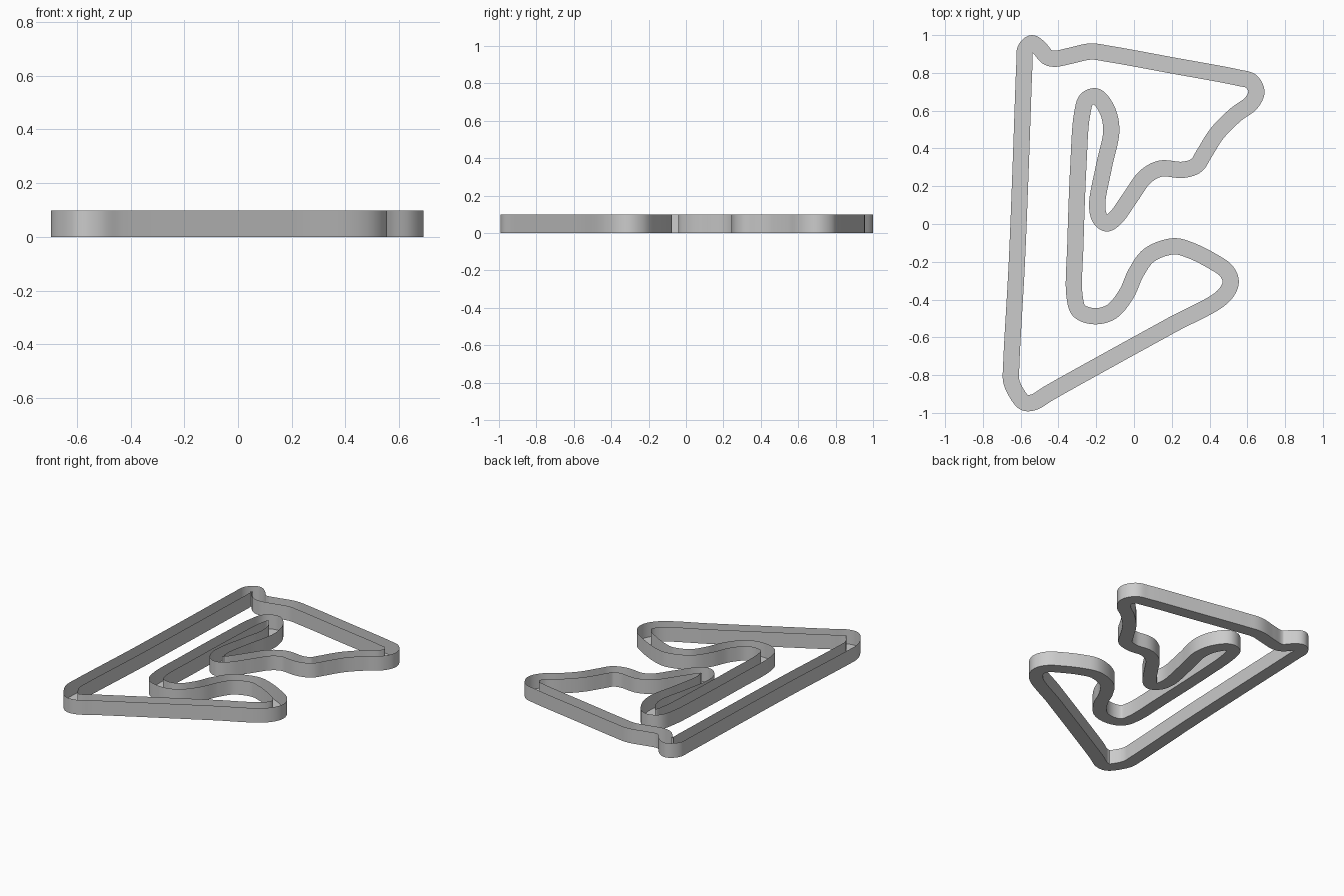
import bpy
from mathutils import Vector

if "Cube" in bpy.data.objects:
    bpy.data.objects.remove(bpy.data.objects["Cube"])

HALF = 0.043   # half channel width
HEIGHT = 0.098  # wall height

# centre line of the closed loop
path = [Vector(p) for p in (
    (-.65, -.75), (-.62, -.2), (-.60, .3), (-.58, .85), (-.575, .925), (-.54, .957),
    (-.50, .93), (-.46, .885), (-.42, .875), (-.34, .89), (-.23, .913), (-.13, .90),
    (.2, .84), (.55, .775), (.62, .755), (.648, .70), (.62, .64), (.54, .58),
    (.44, .48), (.37, .37), (.33, .31), (.26, .287), (.14, .293), (.06, .25),
    (-.02, .14), (-.10, .03), (-.145, .003), (-.18, .03), (-.195, .10),
    (-.16, .3), (-.12, .5), (-.145, .61), (-.20, .675), (-.25, .66), (-.275, .58),
    (-.295, .3), (-.31, -.1), (-.315, -.38), (-.29, -.46), (-.21, -.488),
    (-.12, -.465), (-.04, -.37), (.01, -.26), (.08, -.165), (.21, -.118),
    (.30, -.14), (.42, -.20), (.49, -.25), (.512, -.31), (.47, -.385), (.2, -.535),
    (-.1, -.70), (-.45, -.895), (-.53, -.943), (-.58, -.945), (-.625, -.89), (-.65, -.83))]


def spline(pts, steps=8):
    """Closed centripetal Catmull-Rom curve."""
    out, n = [], len(pts)
    for i in range(n):
        p = [pts[(i + k) % n] for k in (-1, 0, 1, 2)]
        t = [0.0]
        for a, b in zip(p, p[1:]):
            t.append(t[-1] + (b - a).length ** 0.5)
        for s in range(steps):
            u = t[1] + (t[2] - t[1]) * s / steps
            mix = lambda a, b, i, j: a * ((t[j] - u) / (t[j] - t[i])) + b * ((u - t[i]) / (t[j] - t[i]))
            a1, a2, a3 = (mix(p[k], p[k + 1], k, k + 1) for k in range(3))
            out.append(mix(mix(a1, a2, 0, 2), mix(a2, a3, 1, 3), 1, 2))
    return out


def offset(pts, d):
    n, out = len(pts), []
    for i in range(n):
        t = (pts[(i + 1) % n] - pts[i - 1]).normalized()
        out.append(pts[i] + Vector((-t.y, t.x)) * d)
    return out


def strip(name, a, b):
    """Closed ribbon between two loops of 3D points."""
    n = len(a)
    faces = [(i, (i + 1) % n, n + (i + 1) % n, n + i) for i in range(n)]
    me = bpy.data.meshes.new(name)
    me.from_pydata(a + b, [], faces)
    ob = bpy.data.objects.new(name, me)
    bpy.context.collection.objects.link(ob)
    bpy.ops.object.select_all(action='DESELECT')
    ob.select_set(True)
    bpy.context.view_layer.objects.active = ob
    bpy.ops.object.shade_smooth_by_angle()
    return ob


centre = spline(path)
at = lambda pts, z: [(p.x, p.y, z) for p in pts]
outer, inner = offset(centre, HALF), offset(centre, -HALF)

# open-topped channel: two upright walls and the floor between them
strip("outer_wall", at(outer, HEIGHT), at(outer, 0))
strip("inner_wall", at(inner, 0), at(inner, HEIGHT))
strip("channel_floor", at(outer, 0), at(inner, 0))
